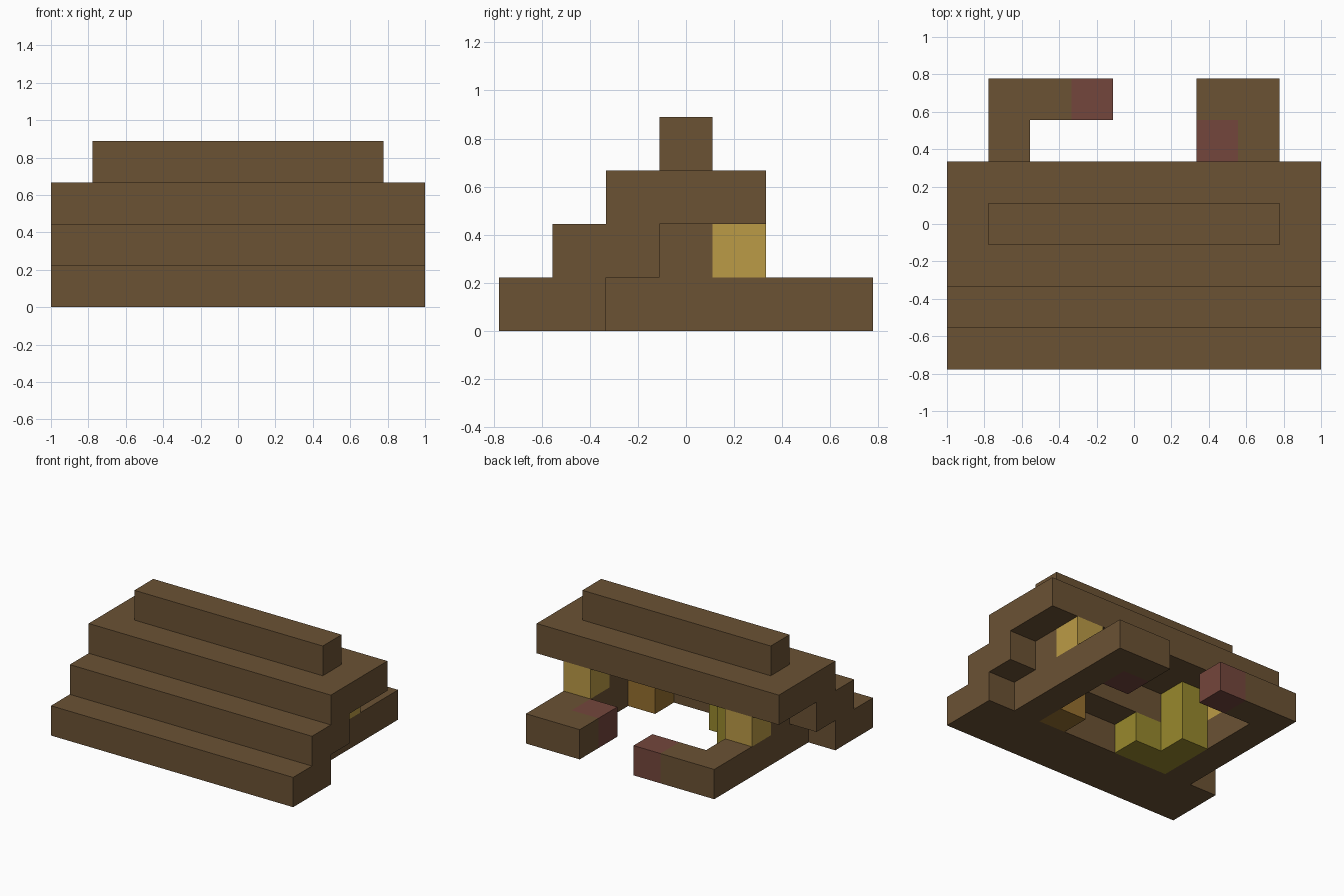
import bpy
import bmesh
from mathutils import Vector

# Everything sits on a cell grid: 9 wide, 7 deep, 4 high
CELL = 2 / 9
ORIGIN = Vector((-4.5, -3.5, 0))

cube = bpy.data.objects.get("Cube")
if cube:
    bpy.data.objects.remove(cube, do_unlink=True)


def material(name, srgb):
    linear = [((c / 255 + 0.055) / 1.055) ** 2.4 for c in srgb] + [1]
    mat = bpy.data.materials.new(name)
    mat.use_nodes = True
    mat.diffuse_color = linear
    bsdf = mat.node_tree.nodes["Principled BSDF"]
    bsdf.inputs["Base Color"].default_value = linear
    bsdf.inputs["Roughness"].default_value = 0.9
    return mat


BROWN = material("dark_wood", (107, 82, 52))
GOLD = material("golden_wood", (187, 155, 70))
OLIVE = material("olive_yellow", (152, 137, 45))
ORANGE = material("orange_wood", (150, 111, 47))
RED = material("red_brown", (116, 70, 60))


def prism(name, outline, depth, mat, flip=False):
    """Extrude a flat outline of cell corners; flip mirrors it left to right."""
    bm = bmesh.new()
    face = bm.faces.new([bm.verts.new(p) for p in outline])
    result = bmesh.ops.extrude_face_region(bm, geom=[face])
    moved = [v for v in result["geom"] if isinstance(v, bmesh.types.BMVert)]
    bmesh.ops.translate(bm, verts=moved, vec=depth)
    for v in bm.verts:
        v.co = (v.co + ORIGIN) * CELL
        if flip:
            v.co.x = -v.co.x
    bmesh.ops.recalc_face_normals(bm, faces=bm.faces)
    mesh = bpy.data.meshes.new(name)
    bm.to_mesh(mesh)
    bm.free()
    mesh.materials.append(mat)
    obj = bpy.data.objects.new(name, mesh)
    bpy.context.collection.objects.link(obj)
    return obj


def box(name, low, size, mat, flip=False):
    x, y, z = low
    w, d, h = size
    base = [(x, y, z), (x + w, y, z), (x + w, y + d, z), (x, y + d, z)]
    return prism(name, base, (0, 0, h), mat, flip)


# Stepped roof slope, open underneath
steps = [(0, 0), (0, 1), (1, 1), (1, 2), (2, 2), (2, 3),
         (5, 3), (5, 2), (3, 2), (3, 1), (2, 1), (2, 0)]
prism("stepped_roof", [(0, y, z) for y, z in steps], (9, 0, 0), BROWN)
box("roof_ridge", (1, 3, 3), (7, 1, 1), BROWN)

# Mirrored side rails, brackets and posts
rail = [(7, 2), (8, 2), (8, 7), (6, 7), (6, 6), (7, 6)]
for side, flip in (("left", False), ("right", True)):
    prism(side + "_base_rail", [(x, y, 0) for x, y in rail], (0, 0, 1), BROWN, flip)
    box(side + "_bracket", (7, 3, 1), (1, 1, 1), BROWN, flip)
    box(side + "_post", (7, 4, 1), (1, 1, 1), GOLD, flip)

# Red end blocks of the rails
box("left_end_block", (6, 5, 0), (1, 1, 1), RED)
box("right_end_block", (3, 6, 0), (1, 1, 1), RED)

# Blocks inside
box("low_bench", (2, 2, 0), (2, 1, 1), OLIVE)
box("tall_block", (2, 3, 0), (1, 1, 2), OLIVE)
box("small_crate", (6, 2, 0), (1, 1, 1), ORANGE)
